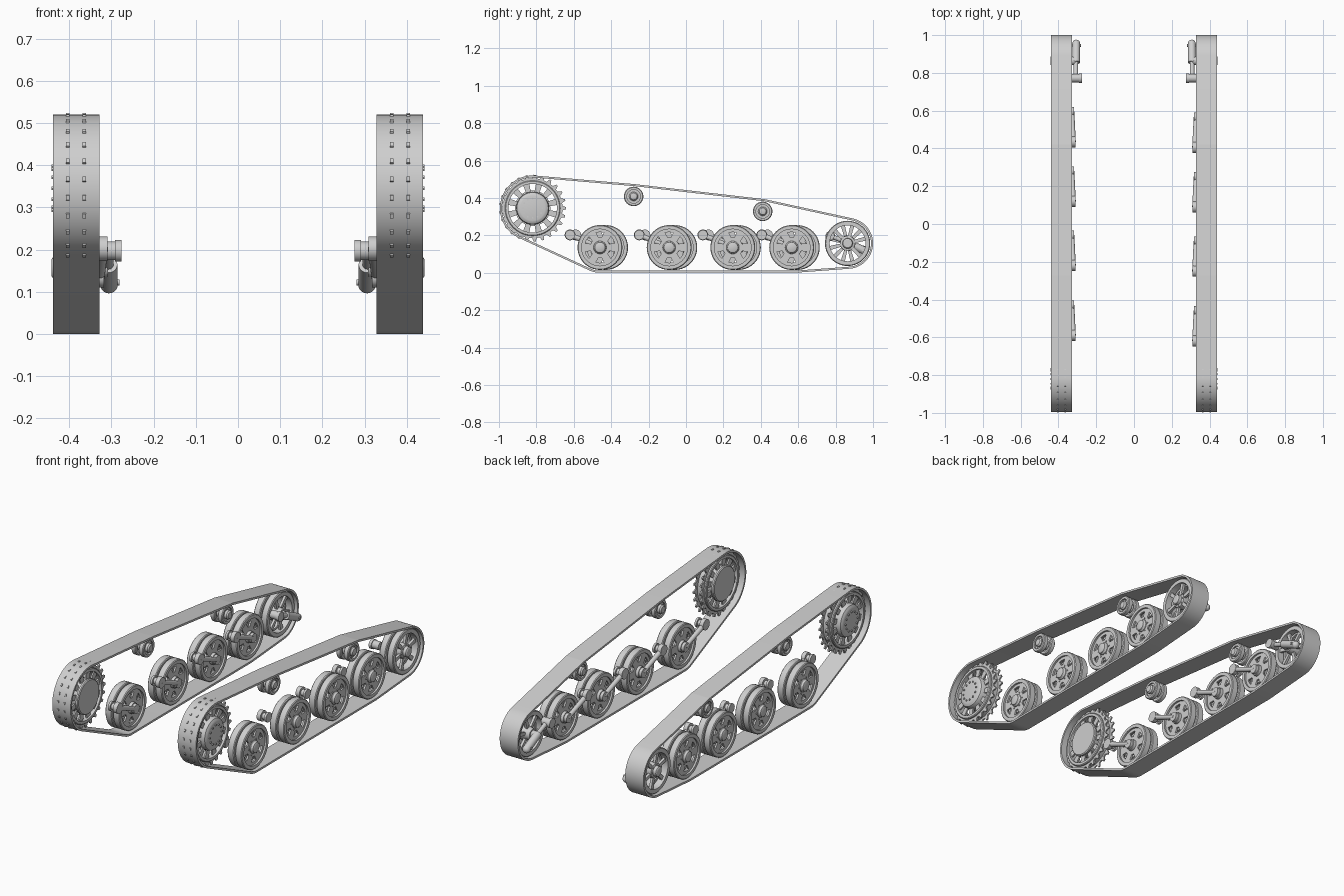
import bpy, bmesh
from math import sin, cos, pi, radians
from mathutils import Vector, Matrix

cube = bpy.data.objects.get("Cube")
if cube:
    bpy.data.objects.remove(cube)

steel = bpy.data.materials.new("steel grey")
steel.use_nodes = True
steel.diffuse_color = (0.62, 0.62, 0.62, 1)
steel.node_tree.nodes["Principled BSDF"].inputs["Base Color"].default_value = steel.diffuse_color
parts = []


def finish(bm, name, y=0, z=0):
    bmesh.ops.recalc_face_normals(bm, faces=bm.faces)
    mesh = bpy.data.meshes.new(name)
    bm.to_mesh(mesh)
    bm.free()
    mesh.materials.append(steel)
    obj = bpy.data.objects.new(name, mesh)
    obj.location = (0, y, z)
    bpy.context.collection.objects.link(obj)
    parts.append(obj)


def skin(bm, loops, closed):
    """Bridge matching closed loops of vertices; cap the ends if not closed."""
    n = len(loops[0])
    for k in range(len(loops) if closed else len(loops) - 1):
        a, b = loops[k], loops[(k + 1) % len(loops)]
        for i in range(n):
            j = (i + 1) % n
            bm.faces.new((a[i], a[j], b[j], b[i]))
    if not closed:
        bm.faces.new(loops[0])
        bm.faces.new(loops[-1])


def lathe(bm, s, profile, closed=False, n=40):
    """Turn (x, radius) points round the x axis."""
    loops = [[bm.verts.new((s * x, r * cos(2 * pi * i / n), r * sin(2 * pi * i / n)))
              for i in range(n)] for x, r in profile]
    skin(bm, loops, closed)


def ring(bm, s, x0, x1, r0, r1, c=0.004):
    lathe(bm, s, [(x0, r0), (x0, r1 - c), (x0 + c, r1), (x1 - c, r1), (x1, r1 - c), (x1, r0)], True)


def spokes(bm, s, x0, x1, r0, r1, count, w0, w1, turn=0):
    """Web sectors; w0 and w1 are half angles at the inner and outer radius."""
    for k in range(count):
        a = 2 * pi * k / count + turn
        outline = [(r0, a - w0), (r1, a - w1), (r1, a), (r1, a + w1), (r0, a + w0), (r0, a)]
        skin(bm, [[bm.verts.new((s * x, r * cos(t), r * sin(t))) for r, t in outline]
                  for x in (x0, x1)], False)


def bolts(bm, s, x0, x1, radius, size, count):
    for k in range(count):
        a = 2 * pi * k / count
        skin(bm, [[bm.verts.new((s * x, radius * cos(a) + size * cos(t * pi / 3),
                                 radius * sin(a) + size * sin(t * pi / 3))) for t in range(6)]
                  for x in (x0, x1)], False)


def toothed_ring(bm, s, x0, x1, inner, root, tip, teeth):
    rim = []
    for k in range(teeth):
        for f, r in ((-0.5, root), (-0.3, root), (-0.12, tip), (0.12, tip), (0.3, root)):
            rim.append((r, 2 * pi * (k + f) / teeth))
    loops = []
    for x, edge in ((x0, False), (x0, True), (x1, True), (x1, False)):
        loops.append([bm.verts.new((s * x, (r if edge else inner) * cos(a),
                                    (r if edge else inner) * sin(a))) for r, a in rim])
    skin(bm, loops, True)


def rod(bm, p0, p1, r0, r1=None):
    p0, p1 = Vector(p0), Vector(p1)
    d = p1 - p0
    mat = d.to_track_quat('Z', 'Y').to_matrix().to_4x4()
    mat.translation = (p0 + p1) / 2
    bmesh.ops.create_cone(bm, cap_ends=True, segments=24, radius1=r0,
                          radius2=r0 if r1 is None else r1, depth=d.length, matrix=mat)


def arc(cy, cz, r, a0, a1, n):
    return [(cy + r * cos(radians(a0 + (a1 - a0) * i / n)),
             cz + r * sin(radians(a0 + (a1 - a0) * i / n))) for i in range(n + 1)]


def track(s, label):
    path = (arc(-0.82, 0.345, 0.175, 85, 245, 40) + arc(-0.46, 0.135, 0.135, 245, 270, 8)
            + arc(0.58, 0.135, 0.135, 270, 274, 2) + arc(0.864, 0.157, 0.136, -86, 77, 36)
            + arc(0.41, 0.33, 0.064, 78, 83, 2) + arc(-0.28, 0.41, 0.064, 83, 85, 2))
    n = len(path)
    inner = []
    for i in range(n):
        t = Vector(path[(i + 1) % n]) - Vector(path[i - 1])
        t.normalize()
        inner.append((path[i][0] - 0.011 * t.y, path[i][1] + 0.011 * t.x))
    bm = bmesh.new()
    skin(bm, [[bm.verts.new((s * x, y, z)) for y, z in line]
              for x, line in ((0.328, path), (0.439, path), (0.439, inner), (0.328, inner))], True)
    finish(bm, label + "_track_band")


def sprocket(s, label):
    bm = bmesh.new()
    for x in (0.361, 0.400):
        toothed_ring(bm, s, x, x + 0.008, 0.132, 0.160, 0.179, 25)
        spokes(bm, s, x, x + 0.008, 0.085, 0.134, 12, 0.15, 0.13, pi / 12)
    ring(bm, s, 0.350, 0.420, 0.130, 0.148)
    # solid drum with a rounded outer cap and a flat inner plate
    lathe(bm, s, [(0.338, 0.09), (0.342, 0.095), (0.352, 0.095), (0.352, 0.088), (0.420, 0.088),
                  (0.429, 0.084), (0.435, 0.074), (0.437, 0.066)])
    bolts(bm, s, 0.434, 0.442, 0.052, 0.005, 12)
    finish(bm, label + "_drive_sprocket", -0.82, 0.345)


def road_wheel(s, name, y):
    bm = bmesh.new()
    for x, face in ((0.340, 0.350), (0.388, 0.408)):
        ring(bm, s, x, x + 0.040, 0.098, 0.12)
        ring(bm, s, face, face + 0.010, 0.082, 0.100, 0.001)
        ring(bm, s, face, face + 0.010, 0.02, 0.054, 0.001)
        spokes(bm, s, face, face + 0.010, 0.050, 0.086, 6, 0.40, 0.25)
    lathe(bm, s, [(0.334, 0.03), (0.410, 0.036), (0.422, 0.034), (0.426, 0.030), (0.434, 0.028),
                  (0.437, 0.022)], n=24)
    bolts(bm, s, 0.416, 0.422, 0.043, 0.004, 6)
    finish(bm, name, y, 0.135)


def swing_arm(s, name, y):
    bm = bmesh.new()
    px, py, pz = 0.322 * s, y - 0.16, 0.202
    # pivot: inner boss, neck and outer head
    rod(bm, (0.309 * s, py, pz), (0.332 * s, py, pz), 0.029)
    rod(bm, (0.332 * s, py, pz), (0.352 * s, py, pz), 0.017)
    rod(bm, (0.352 * s, py, pz), (0.364 * s, py, pz), 0.026)
    # arm and wheel axle
    rod(bm, (px, py, pz), (0.328 * s, y, 0.135), 0.014, 0.012)
    rod(bm, (0.318 * s, y, 0.135), (0.345 * s, y, 0.135), 0.025)
    finish(bm, name)


def return_roller(s, name, y, z):
    bm = bmesh.new()
    for x in (0.348, 0.394):
        ring(bm, s, x, x + 0.028, 0.036, 0.052)
        ring(bm, s, x + 0.008, x + 0.018, 0.02, 0.038, 0.001)
    lathe(bm, s, [(0.335, 0.018), (0.342, 0.024), (0.418, 0.024), (0.426, 0.018), (0.428, 0.01)], n=24)
    bolts(bm, s, 0.411, 0.416, 0.030, 0.003, 6)
    finish(bm, name, y, z)


def idler(s, label):
    bm = bmesh.new()
    turn = 0.26 * s
    for x in (0.342, 0.390):
        ring(bm, s, x, x + 0.038, 0.096, 0.121)
        spokes(bm, s, x + 0.012, x + 0.026, 0.035, 0.098, 6, 0.24, 0.11, turn)
    lathe(bm, s, [(0.332, 0.03), (0.400, 0.042), (0.418, 0.040), (0.422, 0.028), (0.438, 0.026),
                  (0.442, 0.02)], n=24)
    bolts(bm, s, 0.417, 0.424, 0.034, 0.004, 8)
    finish(bm, label + "_idler_wheel", 0.864, 0.157)


def tensioner(s, label):
    bm = bmesh.new()
    # cross shaft with end flanges
    rod(bm, (0.276 * s, 0.772, 0.197), (0.292 * s, 0.772, 0.197), 0.026)
    rod(bm, (0.290 * s, 0.772, 0.197), (0.332 * s, 0.772, 0.197), 0.022)
    # screw and sleeve with a round end
    rod(bm, (0.308 * s, 0.772, 0.197), (0.307 * s, 0.880, 0.154), 0.012)
    rod(bm, (0.307 * s, 0.855, 0.164), (0.306 * s, 0.955, 0.117), 0.021)
    bmesh.ops.create_uvsphere(bm, u_segments=16, v_segments=10, radius=0.021,
                              matrix=Matrix.Translation((0.306 * s, 0.955, 0.117)))
    # cross pin and idler axle
    rod(bm, (0.281 * s, 0.945, 0.122), (0.332 * s, 0.945, 0.122), 0.007)
    rod(bm, (0.310 * s, 0.864, 0.157), (0.345 * s, 0.864, 0.157), 0.022)
    finish(bm, label + "_track_tensioner")


# Suspension on one side trails the other by a small step
for s, label, step in ((1, "left", 0), (-1, "right", 0.03)):
    track(s, label)
    sprocket(s, label)
    idler(s, label)
    tensioner(s, label)
    for k, y in enumerate((-0.46, -0.09, 0.25, 0.565)):
        road_wheel(s, f"{label}_road_wheel_{k + 1}", y + step)
        swing_arm(s, f"{label}_swing_arm_{k + 1}", y + step)
    return_roller(s, label + "_front_return_roller", -0.28, 0.408)
    return_roller(s, label + "_rear_return_roller", 0.41, 0.328)

bpy.ops.object.select_all(action='DESELECT')
for obj in parts:
    obj.select_set(True)
bpy.context.view_layer.objects.active = parts[0]
bpy.ops.object.shade_smooth_by_angle(angle=radians(30))
